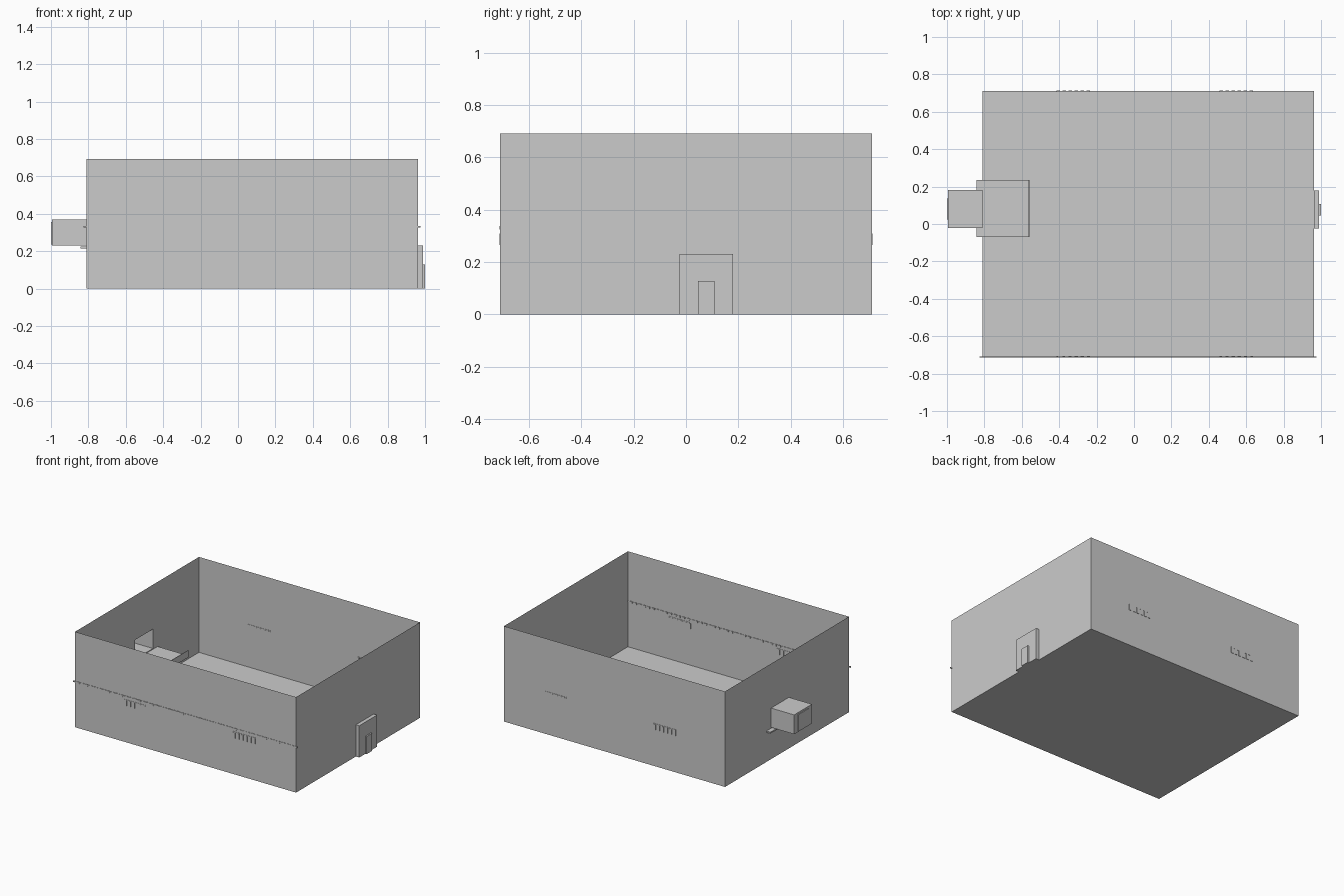
import bpy, bmesh

if "Cube" in bpy.data.objects:
    bpy.data.objects.remove(bpy.data.objects["Cube"])

X0, X1, Y, H = -0.81, 0.963, 0.71, 0.692   # room extents


def finish(name, bm):
    bmesh.ops.remove_doubles(bm, verts=bm.verts, dist=1e-5)
    bmesh.ops.recalc_face_normals(bm, faces=bm.faces)
    mesh = bpy.data.meshes.new(name)
    bm.to_mesh(mesh)
    bm.free()
    obj = bpy.data.objects.new(name, mesh)
    bpy.context.collection.objects.link(obj)
    return obj


def quad(bm, pts):
    face = bm.faces.new([bm.verts.new(p) for p in pts])
    if face.calc_area() < 1e-6:
        bmesh.ops.delete(bm, geom=[face], context='FACES')


def stepped_wall(bm, steps):
    """Bridge rectangles (x, y0, y1, z0, z1) in turn, then cap the last."""
    rings = [[(x, a, c), (x, b, c), (x, b, d), (x, a, d)] for x, a, b, c, d in steps]
    for r, s in zip(rings, rings[1:]):
        for i in range(4):
            j = (i + 1) % 4
            quad(bm, [r[i], r[j], s[j], s[i]])
    quad(bm, rings[-1])


def add_box(bm, x0, x1, y0, y1, z0, z1):
    verts = bmesh.ops.create_cube(bm, size=1)['verts']
    for v in verts:
        v.co = (x1 if v.co.x > 0 else x0,
                y1 if v.co.y > 0 else y0,
                z1 if v.co.z > 0 else z0)


# open-topped room: floor and long walls
bm = bmesh.new()
quad(bm, [(X0, -Y, 0), (X1, -Y, 0), (X1, Y, 0), (X0, Y, 0)])
for y in (-Y, Y):
    quad(bm, [(X0, y, 0), (X1, y, 0), (X1, y, H), (X0, y, H)])

# left wall with raised passage and its door
stepped_wall(bm, [(X0, -Y, Y, 0, H),
                  (X0, -0.022, 0.182, 0.23, 0.37),
                  (-0.995, -0.022, 0.182, 0.23, 0.37),
                  (-0.995, 0.025, 0.137, 0.236, 0.357),
                  (-1.0, 0.025, 0.137, 0.236, 0.357)])

# right wall with shallow entrance bay and its door
stepped_wall(bm, [(X1, -Y, Y, 0, H),
                  (X1, -0.025, 0.18, 0, 0.23),
                  (0.99, -0.025, 0.18, 0, 0.23),
                  (0.99, 0.046, 0.108, 0, 0.128),
                  (1.0, 0.046, 0.108, 0, 0.128)])
finish("room", bm)

# balcony slab under the passage
bm = bmesh.new()
add_box(bm, -0.842, -0.56, -0.07, 0.235, 0.214, 0.224)
finish("balcony", bm)

# low panel at the balcony edge
bm = bmesh.new()
add_box(bm, -0.564, -0.56, -0.07, 0.235, 0.214, 0.265)
finish("balcony_panel", bm)

# thin rail running through the front wall, with small studs inside
bm = bmesh.new()
add_box(bm, -0.825, 0.975, -0.713, -0.708, 0.326, 0.335)
for i in range(50):
    x = X0 + 0.02 + i * 0.035
    add_box(bm, x, x + 0.014, -0.713, -0.705, 0.324, 0.337)
finish("front_rail", bm)

# slatted vents, two on each long wall
for side, y in (("front", -Y), ("back", Y)):
    for n, start in enumerate((-0.415, 0.457)):
        bm = bmesh.new()
        add_box(bm, start, start + 0.18, y - 0.002, y + 0.002, 0.304, 0.31)
        for i in range(6):
            x = start + i * 0.032
            add_box(bm, x, x + 0.02, y - 0.003, y + 0.003, 0.265, 0.304)
        finish(f"{side}_vent_{n + 1}", bm)
